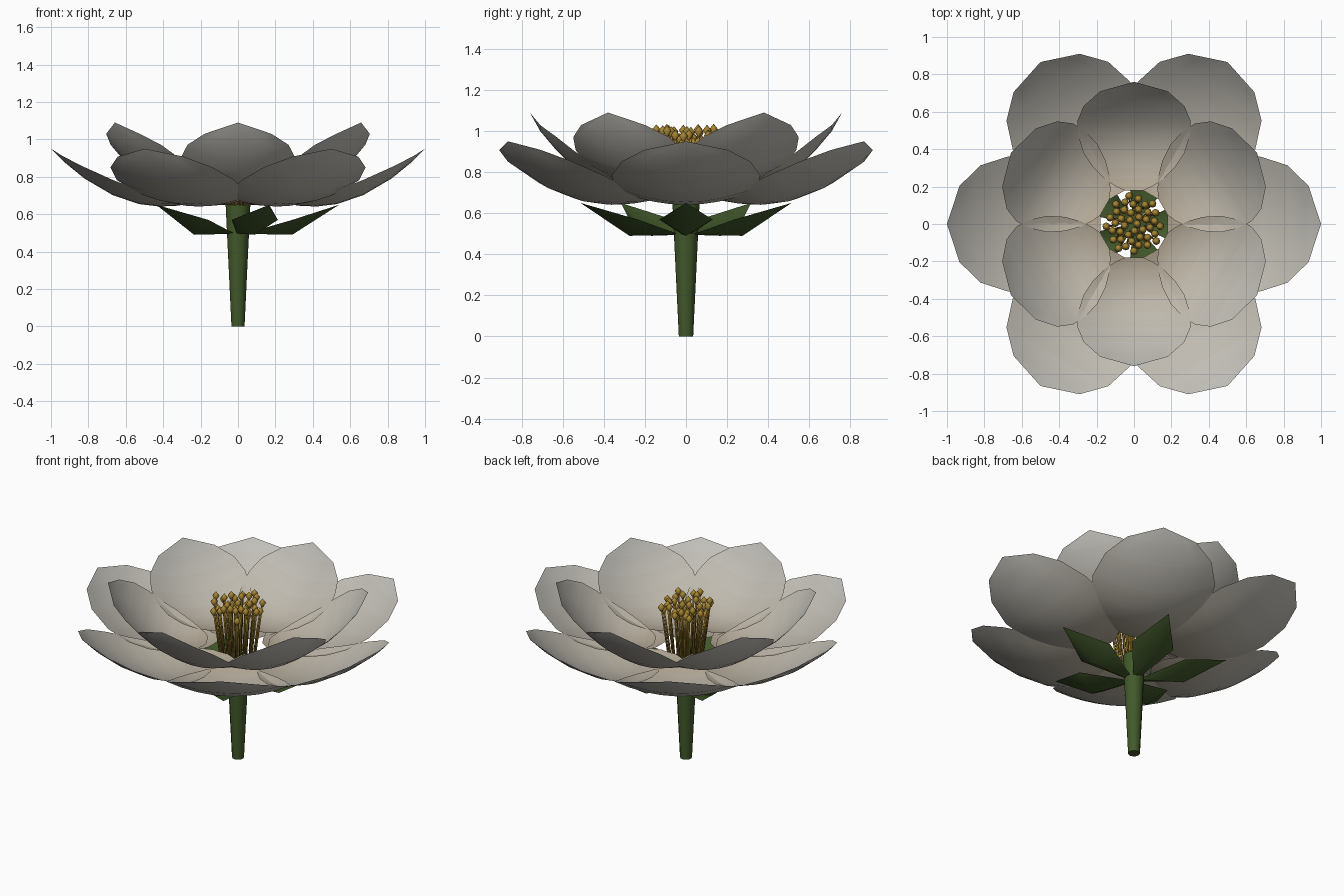
import bpy, bmesh, math, random
from mathutils import Vector, Matrix

if "Cube" in bpy.data.objects:
    bpy.data.objects.remove(bpy.data.objects["Cube"])

random.seed(4)


def material(name, rgb):
    m = bpy.data.materials.new(name)
    m.diffuse_color = (*rgb, 1)
    m.use_nodes = True
    m.node_tree.nodes["Principled BSDF"].inputs["Base Color"].default_value = m.diffuse_color
    return m


# Petal shades run from tan at the base to pale grey at the tip
BASE, TIP = Vector((0.47, 0.40, 0.30)), Vector((0.54, 0.53, 0.49))
PETAL = [material(f"petal_shade_{i + 1}", BASE.lerp(TIP, i / 8)) for i in range(9)]
GREEN = material("green", (0.055, 0.10, 0.024))
GOLD = material("gold", (0.38, 0.23, 0.03))


def finish(bm, name, mats, smooth=True):
    me = bpy.data.meshes.new(name)
    bm.to_mesh(me)
    bm.free()
    for m in mats:
        me.materials.append(m)
    for p in me.polygons:
        p.use_smooth = smooth
    ob = bpy.data.objects.new(name, me)
    bpy.context.collection.objects.link(ob)
    return ob


def leaf(name, rows, cup, cols, angle, mats):
    """Cupped sheet: rows hold (distance out, half width, centre height)."""
    bm = bmesh.new()
    grid = []
    for r, w, z in rows:
        row = []
        for j in range(cols + 1):
            s = 2 * j / cols - 1
            row.append(bm.verts.new((r, s * w, z + cup * (s * w) ** 2)))
        grid.append(row)
    for i, (a, b) in enumerate(zip(grid, grid[1:])):
        for j in range(cols):
            f = bm.faces.new((a[j], b[j], b[j + 1], a[j + 1]))
            f.material_index = min(i, len(mats) - 1)
    bmesh.ops.remove_doubles(bm, verts=bm.verts, dist=1e-5)
    bmesh.ops.transform(bm, matrix=Matrix.Rotation(angle, 4, 'Z'), verts=bm.verts)
    return finish(bm, name, mats)


# Petals: six wide outer ones, six steeper inner ones between them
outer = [(0.18, 0.05, 0.675), (0.21, 0.105, 0.667), (0.26, 0.175, 0.655),
         (0.33, 0.245, 0.645), (0.42, 0.307, 0.641), (0.53, 0.347, 0.654),
         (0.67, 0.362, 0.702), (0.82, 0.314, 0.790), (0.933, 0.204, 0.882),
         (1.0, 0.0, 0.95)]
inner = [(0.18, 0.05, 0.745), (0.20, 0.095, 0.74), (0.24, 0.155, 0.733),
         (0.30, 0.217, 0.73), (0.38, 0.270, 0.738), (0.47, 0.298, 0.770),
         (0.55, 0.303, 0.825), (0.63, 0.270, 0.905), (0.71, 0.180, 1.0),
         (0.76, 0.0, 1.09)]
for k in range(6):
    leaf(f"outer_petal_{k + 1}", outer, 0.62, 8, math.radians(60 * k), PETAL)
    leaf(f"inner_petal_{k + 1}", inner, 0.9, 8, math.radians(60 * k + 30), PETAL)

# Sepals: five cupped kites around the stem top
sepal = [(0.04, 0.02, 0.495), (0.29, 0.13, 0.49), (0.54, 0.0, 0.65)]
for k in range(5):
    leaf(f"sepal_{k + 1}", sepal, 4.7, 2, math.radians(72 * k), [GREEN])

# Stem, widening towards the flower
bpy.ops.mesh.primitive_cone_add(vertices=12, radius1=0.035, radius2=0.066,
                                depth=0.65, location=(0, 0, 0.325))
stem = bpy.context.object
stem.name = "stem"
stem.data.materials.append(GREEN)
bpy.ops.object.shade_smooth_by_angle()

# Stamens: thin filaments topped by small pointed anthers, in a spiral
filaments, anthers = bmesh.new(), bmesh.new()
count = 42
for i in range(count):
    a = i * math.radians(137.5)
    r = 0.155 * math.sqrt((i + 0.5) / count)
    foot = Vector((0.7 * r * math.cos(a), 0.7 * r * math.sin(a), 0.65))
    head = Vector((r * math.cos(a), r * math.sin(a), random.uniform(0.93, 1.015)))
    d = head - foot
    turn = d.to_track_quat('Z', 'Y').to_matrix().to_4x4()
    bmesh.ops.create_cone(filaments, cap_ends=True, segments=6, radius1=0.006,
                          radius2=0.005, depth=d.length,
                          matrix=Matrix.Translation((foot + head) / 2) @ turn)
    for r1, r2, dz in ((0.006, 0.021, -0.013), (0.021, 0.0, 0.013)):
        bmesh.ops.create_cone(anthers, segments=8, radius1=r1, radius2=r2, depth=0.026,
                              matrix=Matrix.Translation(head + Vector((0, 0, dz))))
bmesh.ops.remove_doubles(anthers, verts=anthers.verts, dist=1e-4)
finish(filaments, "stamen_filaments", [GOLD])
finish(anthers, "stamen_anthers", [GOLD])
